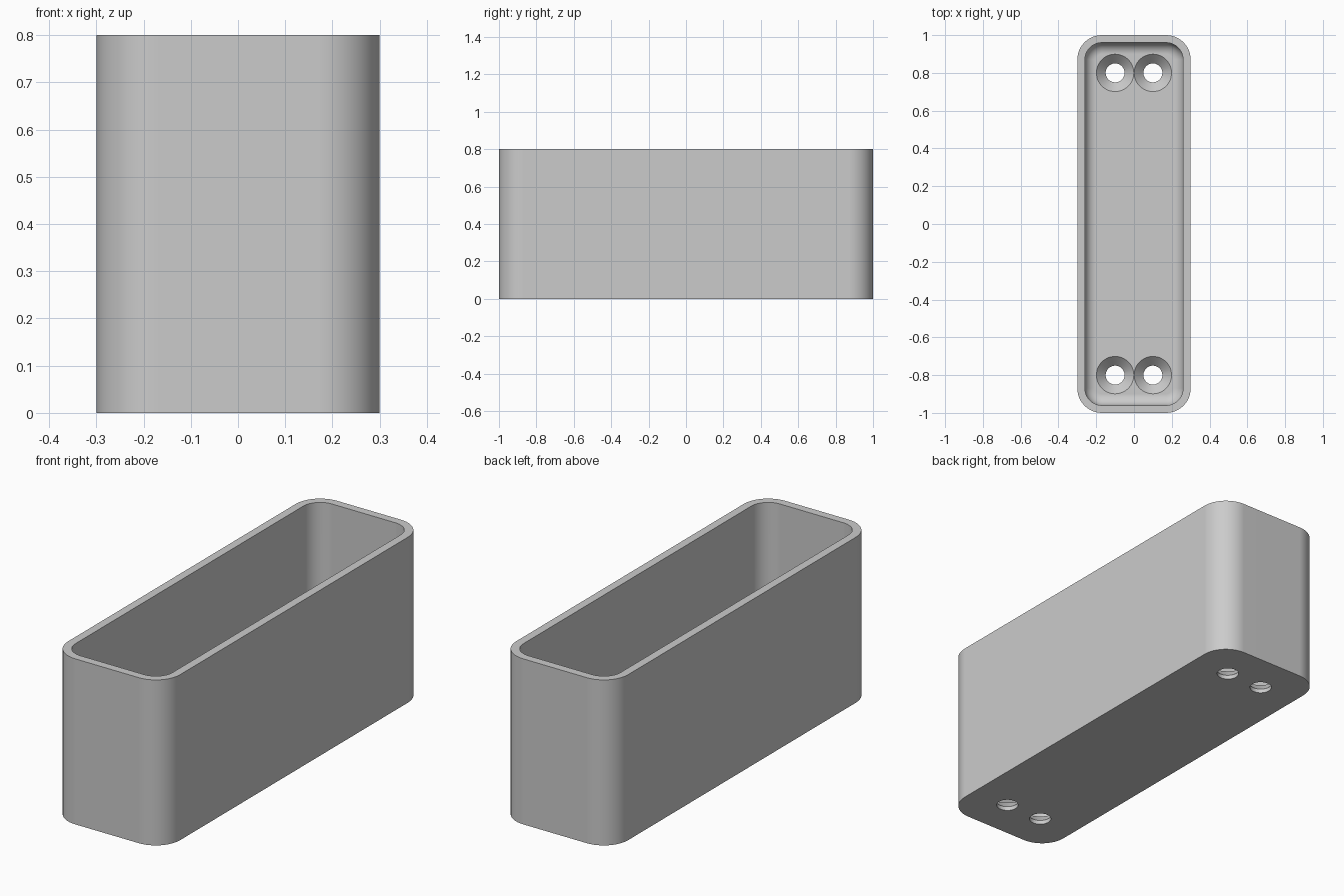
import bpy, bmesh, math

cube = bpy.data.objects.get("Cube")
if cube:
    bpy.data.objects.remove(cube, do_unlink=True)

HALF_X, HALF_Y, HEIGHT = 0.3, 1.0, 0.8
CORNER, WALL, FLOOR, FILLET = 0.13, 0.04, 0.07, 0.06
HOLE_X, HOLE_Y, HOLE_R, SINK_R = 0.1, 0.8, 0.05, 0.099

grey = bpy.data.materials.new("light grey")
grey.use_nodes = True
colour = (0.6, 0.6, 0.6, 1)
grey.diffuse_color = colour
grey.node_tree.nodes["Principled BSDF"].inputs["Base Color"].default_value = colour


def rounded_loop(bm, inset, z, steps=12):
    """Ring of vertices around a rounded rectangle, inset from the outside."""
    r = CORNER - inset
    cx, cy = HALF_X - CORNER, HALF_Y - CORNER
    ring = []
    for q, (sx, sy) in enumerate([(1, 1), (-1, 1), (-1, -1), (1, -1)]):
        for i in range(steps + 1):
            a = math.pi / 2 * (q + i / steps)
            ring.append(bm.verts.new((sx * cx + r * math.cos(a),
                                      sy * cy + r * math.sin(a), z)))
    return ring


def circle_loop(bm, x, y, r, z, sides=48):
    return [bm.verts.new((x + r * math.cos(2 * math.pi * i / sides),
                          y + r * math.sin(2 * math.pi * i / sides), z))
            for i in range(sides)]


def skin(bm, rings):
    """Join successive rings with quads and cap both ends."""
    for a, b in zip(rings, rings[1:]):
        n = len(a)
        for i in range(n):
            j = (i + 1) % n
            bm.faces.new((a[i], a[j], b[j], b[i]))
    bm.faces.new(rings[0][::-1])
    bm.faces.new(rings[-1])


def make_object(name, bm):
    bmesh.ops.recalc_face_normals(bm, faces=bm.faces)
    mesh = bpy.data.meshes.new(name)
    bm.to_mesh(mesh)
    bm.free()
    mesh.materials.append(grey)
    obj = bpy.data.objects.new(name, mesh)
    bpy.context.collection.objects.link(obj)
    return obj


# Tray: outer wall, rim, inner wall, then a fillet down to the floor
bm = bmesh.new()
rings = [rounded_loop(bm, 0, 0), rounded_loop(bm, 0, HEIGHT),
         rounded_loop(bm, WALL, HEIGHT)]
for i in range(9):
    a = math.pi / 2 * i / 8
    rings.append(rounded_loop(bm, WALL + FILLET * (1 - math.cos(a)),
                              FLOOR + FILLET * (1 - math.sin(a))))
skin(bm, rings)
tray = make_object("tray", bm)

# Countersunk screw holes through the floor
bm = bmesh.new()
profile = [(HOLE_R, -0.05), (HOLE_R, 0.02), (SINK_R, FLOOR), (SINK_R, FLOOR + 0.05)]
for x in (-HOLE_X, HOLE_X):
    for y in (-HOLE_Y, HOLE_Y):
        skin(bm, [circle_loop(bm, x, y, r, z) for r, z in profile])
cutter = make_object("screw_hole_cutter", bm)
cutter.hide_render = True

bpy.ops.object.select_all(action='DESELECT')
bpy.context.view_layer.objects.active = tray
tray.select_set(True)
cut = tray.modifiers.new("screw holes", 'BOOLEAN')
cut.operation = 'DIFFERENCE'
cut.solver = 'EXACT'
cut.object = cutter
bpy.ops.object.modifier_apply(modifier=cut.name)
bpy.data.objects.remove(cutter, do_unlink=True)

# Smooth corners and fillet, crisp rim and hole edges
bpy.ops.object.shade_smooth_by_angle(angle=math.radians(30))
weighted = tray.modifiers.new("weighted normals", 'WEIGHTED_NORMAL')
weighted.keep_sharp = True
